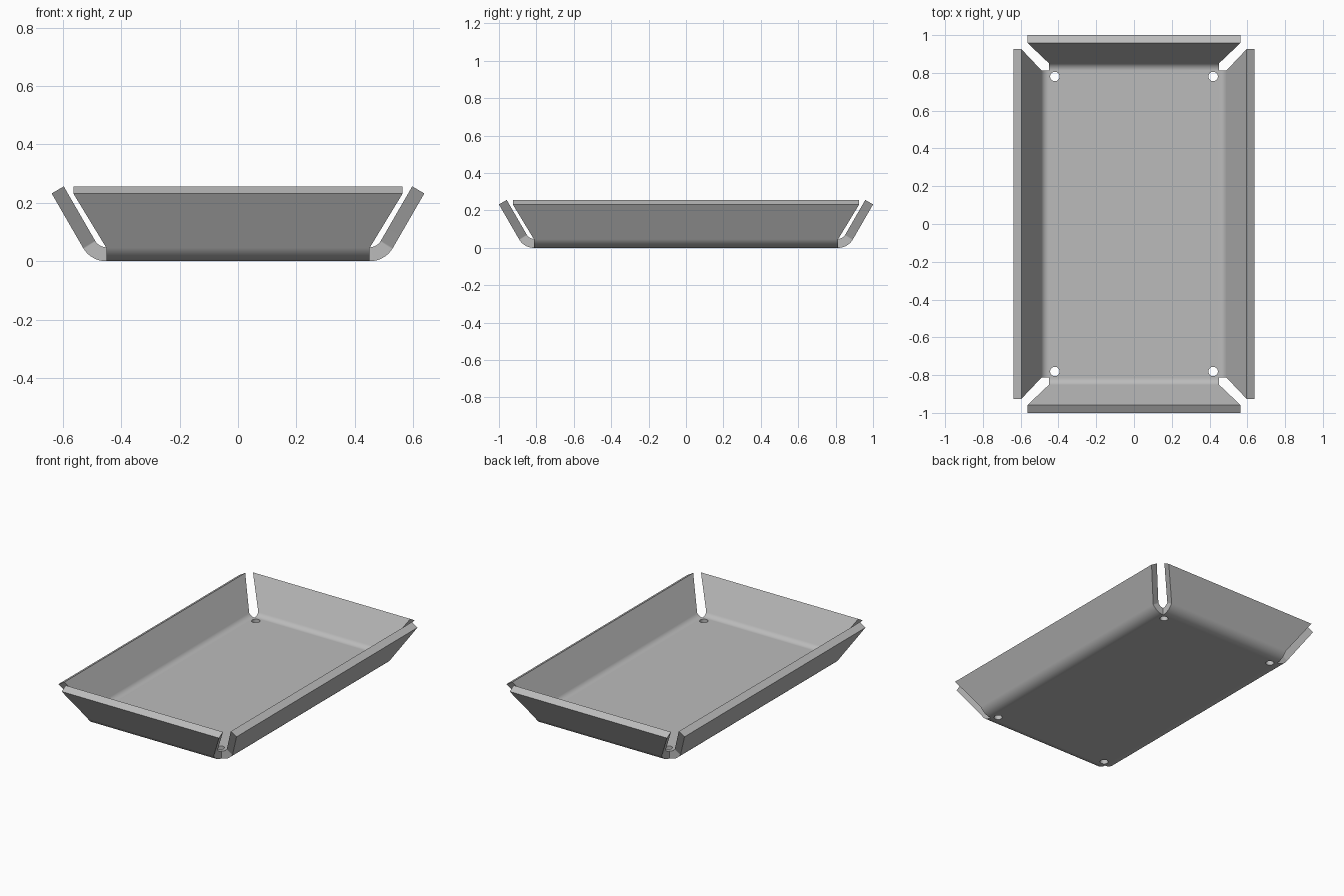
import bpy
import bmesh
from math import sin, cos, pi, radians
from mathutils import Vector

cube = bpy.data.objects.get("Cube")
if cube:
    bpy.data.objects.remove(cube, do_unlink=True)

HALF_X, HALF_Y = 0.451, 0.813      # flat floor
RADIUS, ANGLE, STEPS = 0.092, radians(60), 16
WALL, FLARE, THICK = 0.215, 0.113, 0.048
HOLE_INSET, HOLE_RADIUS = 0.032, 0.025

steel = bpy.data.materials.new("grey steel")
steel.use_nodes = True
colour = (0.5, 0.5, 0.5, 1)
steel.diffuse_color = colour
steel.node_tree.nodes["Principled BSDF"].inputs["Base Color"].default_value = colour

bm = bmesh.new()


def loop(points):
    """Closed ring of edges through flat points."""
    verts = [bm.verts.new((x, y, 0)) for x, y in points]
    return [bm.edges.new((v, verts[i - 1])) for i, v in enumerate(verts)]


# Floor outline with a drain hole in each corner
corners = [(1, 1), (-1, 1), (-1, -1), (1, -1)]
rim = loop([(sx * HALF_X, sy * HALF_Y) for sx, sy in corners])
outline = list(rim)
for sx, sy in corners:
    cx, cy = sx * (HALF_X - HOLE_INSET), sy * (HALF_Y - HOLE_INSET)
    outline += loop([(cx + HOLE_RADIUS * cos(i * pi / 16),
                      cy + HOLE_RADIUS * sin(i * pi / 16)) for i in range(32)])
bmesh.ops.triangle_fill(bm, use_beauty=True, edges=outline, normal=(0, 0, -1))

# Outer wall profile: (outward, up, sideways flare) from the floor edge
profile = [(RADIUS * sin(ANGLE * i / STEPS), RADIUS * (1 - cos(ANGLE * i / STEPS)), 0)
           for i in range(1, STEPS + 1)]
out, up, _ = profile[-1]
profile.append((out + WALL * cos(ANGLE), up + WALL * sin(ANGLE), FLARE))

# Fold a flared wall up from each floor edge
for edge in rim:
    a, b = (v.co.copy() for v in edge.verts)
    outward = ((a + b) / 2).normalized()
    along = (b - a).normalized()
    for out, up, flare in profile:
        result = bmesh.ops.extrude_edge_only(bm, edges=[edge])["geom"]
        edge = next(g for g in result if isinstance(g, bmesh.types.BMEdge))
        for v in edge.verts:
            at_b = (v.co - (a + b) / 2).dot(along) > 0
            base = b if at_b else a
            v.co = base + outward * out + Vector((0, 0, up)) + along * (flare if at_b else -flare)

# Outer skin faces down and outward
bmesh.ops.recalc_face_normals(bm, faces=bm.faces[:])
floor = min(bm.faces, key=lambda f: f.calc_center_median().z)
if floor.normal.z > 0:
    bmesh.ops.reverse_faces(bm, faces=bm.faces[:])

mesh = bpy.data.meshes.new("folded_tray")
bm.to_mesh(mesh)
bm.free()
mesh.materials.append(steel)
tray = bpy.data.objects.new("folded_tray", mesh)
bpy.context.collection.objects.link(tray)
bpy.context.view_layer.objects.active = tray
tray.select_set(True)

# Sheet thickness grows inward
sheet = tray.modifiers.new("sheet_thickness", 'SOLIDIFY')
sheet.thickness = THICK
sheet.offset = -1
sheet.use_even_offset = True
bpy.ops.object.modifier_apply(modifier=sheet.name)
bpy.ops.object.shade_smooth_by_angle(angle=radians(30))
shading = tray.modifiers.new("flat_panel_shading", 'WEIGHTED_NORMAL')
shading.keep_sharp = True
